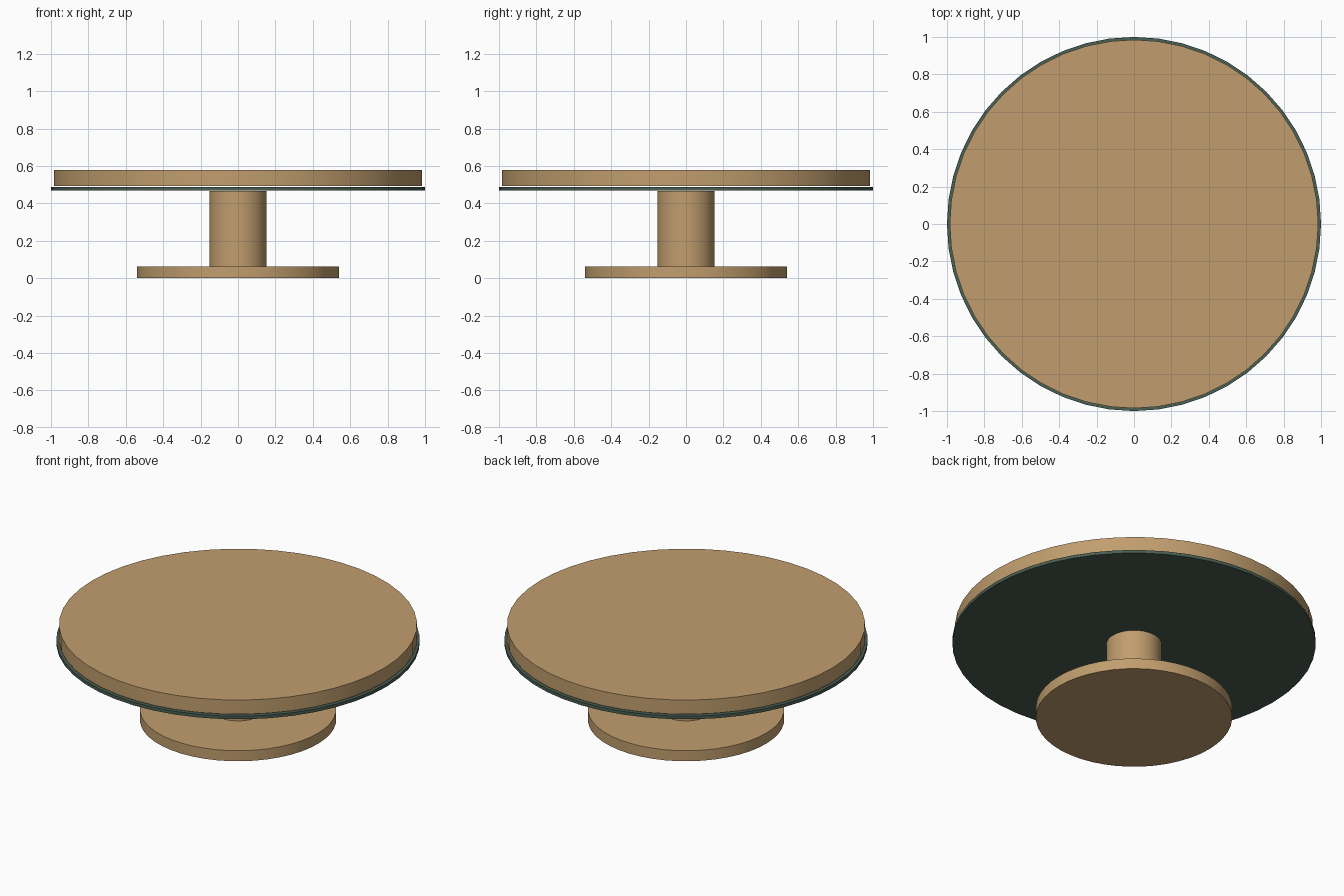
import bpy, math

if "Cube" in bpy.data.objects:
    bpy.data.objects.remove(bpy.data.objects["Cube"])

def material(name, srgb):
    m = bpy.data.materials.new(name)
    lin = [((c / 255 + 0.055) / 1.055) ** 2.4 for c in srgb]
    m.diffuse_color = (*lin, 1)
    m.use_nodes = True
    m.node_tree.nodes["Principled BSDF"].inputs["Base Color"].default_value = m.diffuse_color
    return m

wood = material("light wood", (193, 158, 110))
dark = material("dark green", (74, 94, 82))

def disc(name, radius, z0, z1, mat):
    bpy.ops.mesh.primitive_cylinder_add(vertices=48, radius=radius, depth=z1 - z0,
                                        location=(0, 0, (z0 + z1) / 2))
    ob = bpy.context.object
    ob.name = name
    ob.data.materials.append(mat)
    bpy.ops.object.shade_smooth_by_angle(angle=math.radians(30))

# Foot, pedestal, trim plate under the top, and the round top
disc("base", 0.54, 0.0, 0.064, wood)
disc("pedestal", 0.152, 0.064, 0.467, wood)
disc("trim_plate", 1.0, 0.469, 0.488, dark)
disc("table_top", 0.985, 0.493, 0.579, wood)
